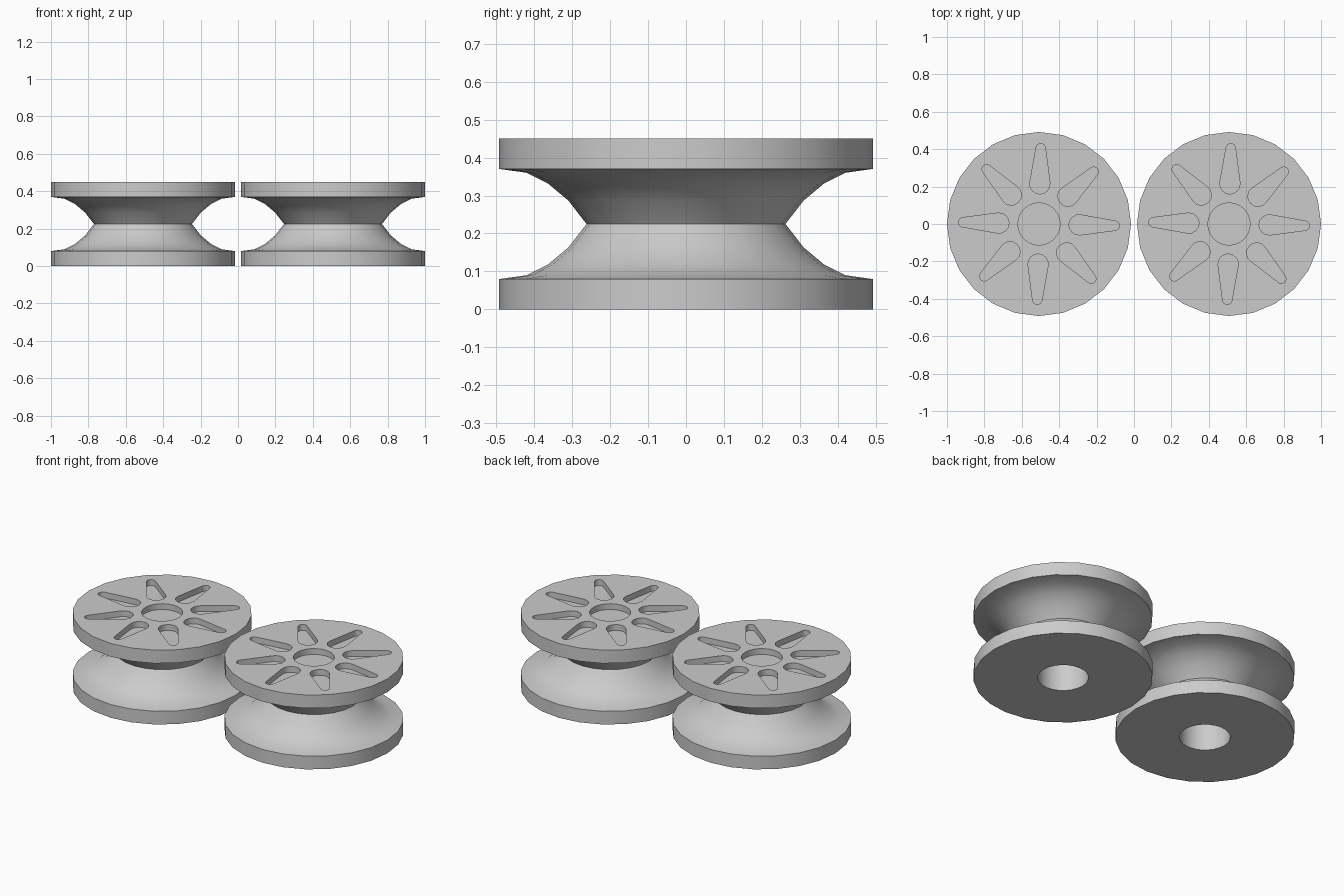
import bpy, bmesh, math
from math import sin, cos, pi

cube = bpy.data.objects.get("Cube")
if cube:
    bpy.data.objects.remove(cube, do_unlink=True)

SIDES = 24
RADIUS, HEIGHT, RIM = 0.492, 0.45, 0.08
POCKET = 0.035

grey = bpy.data.materials.new("grey")
grey.use_nodes = True
grey.diffuse_color = (0.6, 0.6, 0.6, 1)
grey.node_tree.nodes["Principled BSDF"].inputs["Base Color"].default_value = (0.6, 0.6, 0.6, 1)


def add_object(name, bm):
    bmesh.ops.recalc_face_normals(bm, faces=bm.faces)
    mesh = bpy.data.meshes.new(name)
    bm.to_mesh(mesh)
    bm.free()
    mesh.materials.append(grey)
    obj = bpy.data.objects.new(name, mesh)
    bpy.context.collection.objects.link(obj)
    return obj


def loft(bm, rings):
    """Skin a stack of equal point loops and cap both ends."""
    loops = [[bm.verts.new(p) for p in ring] for ring in rings]
    for a, b in zip(loops, loops[1:]):
        for i in range(len(a)):
            j = (i + 1) % len(a)
            bm.faces.new((a[i], a[j], b[j], b[i]))
    bm.faces.new(loops[0])
    bm.faces.new(loops[-1])


def circle(r, z):
    return [(r * cos(2 * pi * i / SIDES), r * sin(2 * pi * i / SIDES), z)
            for i in range(SIDES)]


def slot_outline(turn):
    """Teardrop with a wide inner end and a narrow outer end."""
    wide, narrow, near, far = 0.054, 0.025, 0.214, 0.405
    lean = math.asin((wide - narrow) / (far - near))
    half = pi / 2 - lean
    points = []
    for r, c, start, end in ((narrow, far, -half, half), (wide, near, half, 2 * pi - half)):
        for i in range(9):
            t = start + (end - start) * i / 8
            x, y = c + r * cos(t), r * sin(t)
            points.append((x * cos(turn) - y * sin(turn), x * sin(turn) + y * cos(turn)))
    return points


# Cutter for the centre recess and the eight slots
bm = bmesh.new()
floor, above = HEIGHT - POCKET, HEIGHT + 0.1
loft(bm, [circle(0.113, floor), circle(0.113, above)])
for k in range(8):
    outline = slot_outline(k * pi / 4 - math.radians(1.3))
    loft(bm, [[(x, y, z) for x, y in outline] for z in (floor, above)])
cutter = add_object("pocket_cutter", bm)
cutter.hide_render = True

# Turned wheel: blind bore, lower rim, V-waisted groove, upper rim
groove = [(RADIUS, RIM), (0.42, 0.09), (0.364, 0.118), (0.31, 0.163)]
profile = [(0.14, 0.37), (0.14, 0), (RADIUS, 0)] + groove + [(0.262, HEIGHT / 2)]
profile += [(r, HEIGHT - z) for r, z in reversed(groove)] + [(RADIUS, HEIGHT)]
bm = bmesh.new()
loft(bm, [circle(r, z) for r, z in profile])
wheel = add_object("left_wheel", bm)

cut = wheel.modifiers.new("pockets", 'BOOLEAN')
cut.operation = 'DIFFERENCE'
cut.solver = 'EXACT'
cut.object = cutter
bpy.context.view_layer.update()
depsgraph = bpy.context.evaluated_depsgraph_get()
finished = bpy.data.meshes.new_from_object(wheel.evaluated_get(depsgraph))
wheel.modifiers.clear()
wheel.data = finished
bpy.data.objects.remove(cutter, do_unlink=True)

# Smooth the turned surfaces and keep the rims crisp
bpy.ops.object.select_all(action='DESELECT')
wheel.select_set(True)
bpy.context.view_layer.objects.active = wheel
bpy.ops.object.shade_smooth_by_angle(angle=math.radians(35))

# Second wheel beside the first
twin = wheel.copy()
twin.data = wheel.data.copy()
twin.name = "right_wheel"
bpy.context.collection.objects.link(twin)
wheel.location.x = 1 - RADIUS
twin.location.x = RADIUS - 1
